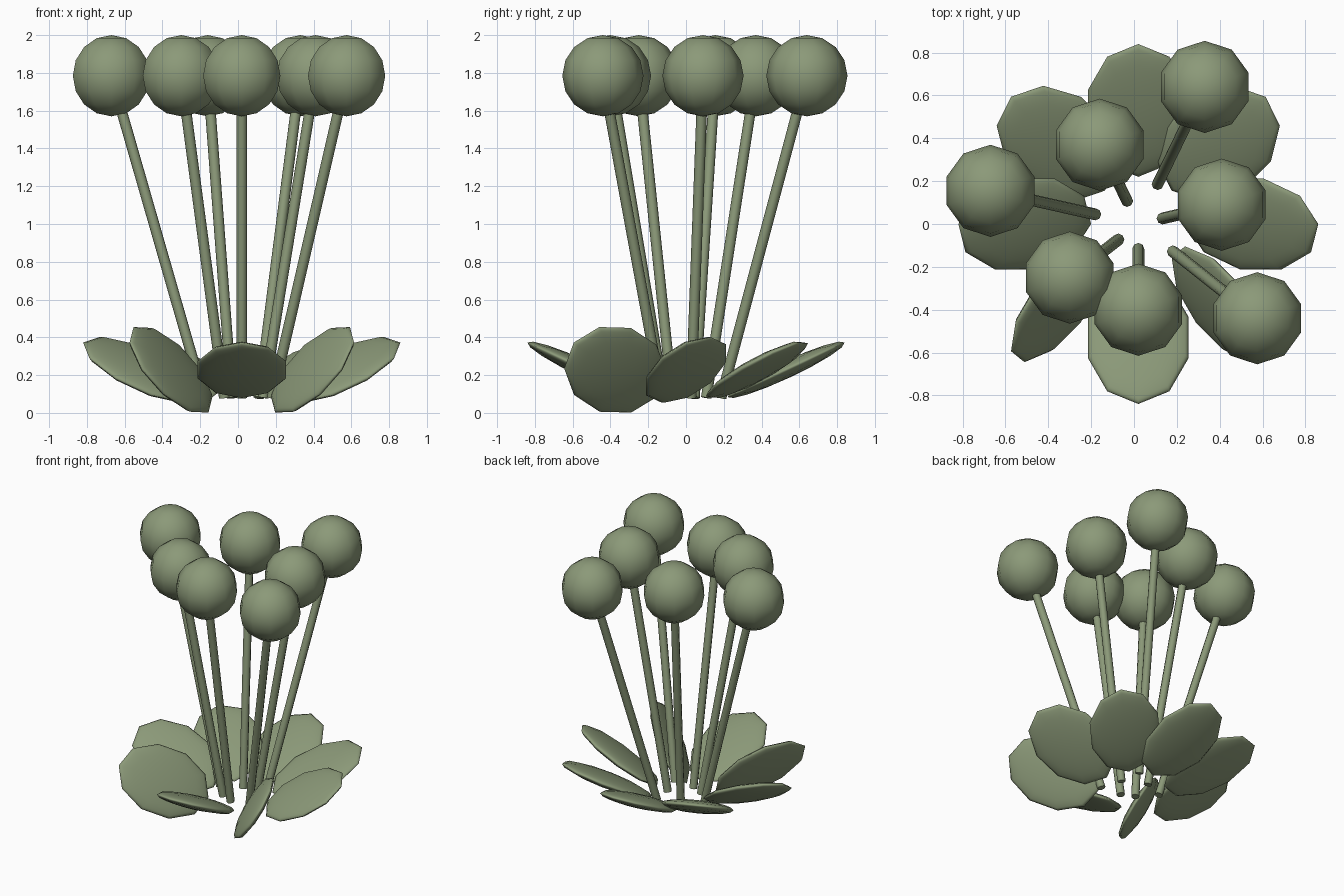
import bpy
from math import sin, cos, radians
from mathutils import Vector

if "Cube" in bpy.data.objects:
    bpy.data.objects.remove(bpy.data.objects["Cube"])

green = bpy.data.materials.new("sage_green")
green.diffuse_color = (0.26, 0.32, 0.19, 1)
green.use_nodes = True
green.node_tree.nodes["Principled BSDF"].inputs["Base Color"].default_value = green.diffuse_color

CX = 0.02  # plant axis


def finish(name):
    ob = bpy.context.object
    ob.name = name
    ob.data.materials.append(green)
    bpy.ops.object.shade_smooth_by_angle(angle=radians(50))
    return ob


def ball(name, loc, size):
    bpy.ops.mesh.primitive_uv_sphere_add(segments=10, ring_count=8, radius=1, location=loc)
    ob = finish(name)
    ob.scale = size
    return ob


def rod(name, a, b, r):
    a, b = Vector(a), Vector(b)
    bpy.ops.mesh.primitive_cylinder_add(vertices=8, radius=r, depth=(b - a).length,
                                        location=(a + b) / 2)
    ob = finish(name)
    ob.rotation_mode = 'QUATERNION'
    ob.rotation_quaternion = Vector((0, 0, 1)).rotation_difference(b - a)
    return ob


# Round heads on leaning stems
heads = [(-0.67, 0.155), (-0.16, 0.37), (0.33, 0.64), (0.41, 0.09),
         (0.575, -0.44), (0.02, -0.40), (-0.30, -0.25)]
for i, (x, y) in enumerate(heads):
    rod(f"stem_{i}", (CX + 0.29 * (x - CX), 0.29 * y, 0.08), (x, y, 1.785), 0.028)
    ball(f"flower_head_{i}", (x, y, 1.785), (0.215, 0.215, 0.215))

# Ring of flattened leaves, long axis swung straight from +y to its outward direction
tilt = radians(25)
for i in range(8):
    a = i * radians(45)
    d = Vector((cos(a) * cos(tilt), sin(a) * cos(tilt), sin(tilt)))
    leaf = ball(f"leaf_{i}", (CX + 0.53 * cos(a), 0.53 * sin(a), 0.228), (0.247, 0.342, 0.045))
    leaf.rotation_mode = 'QUATERNION'
    leaf.rotation_quaternion = Vector((0, 1, 0)).rotation_difference(d)
